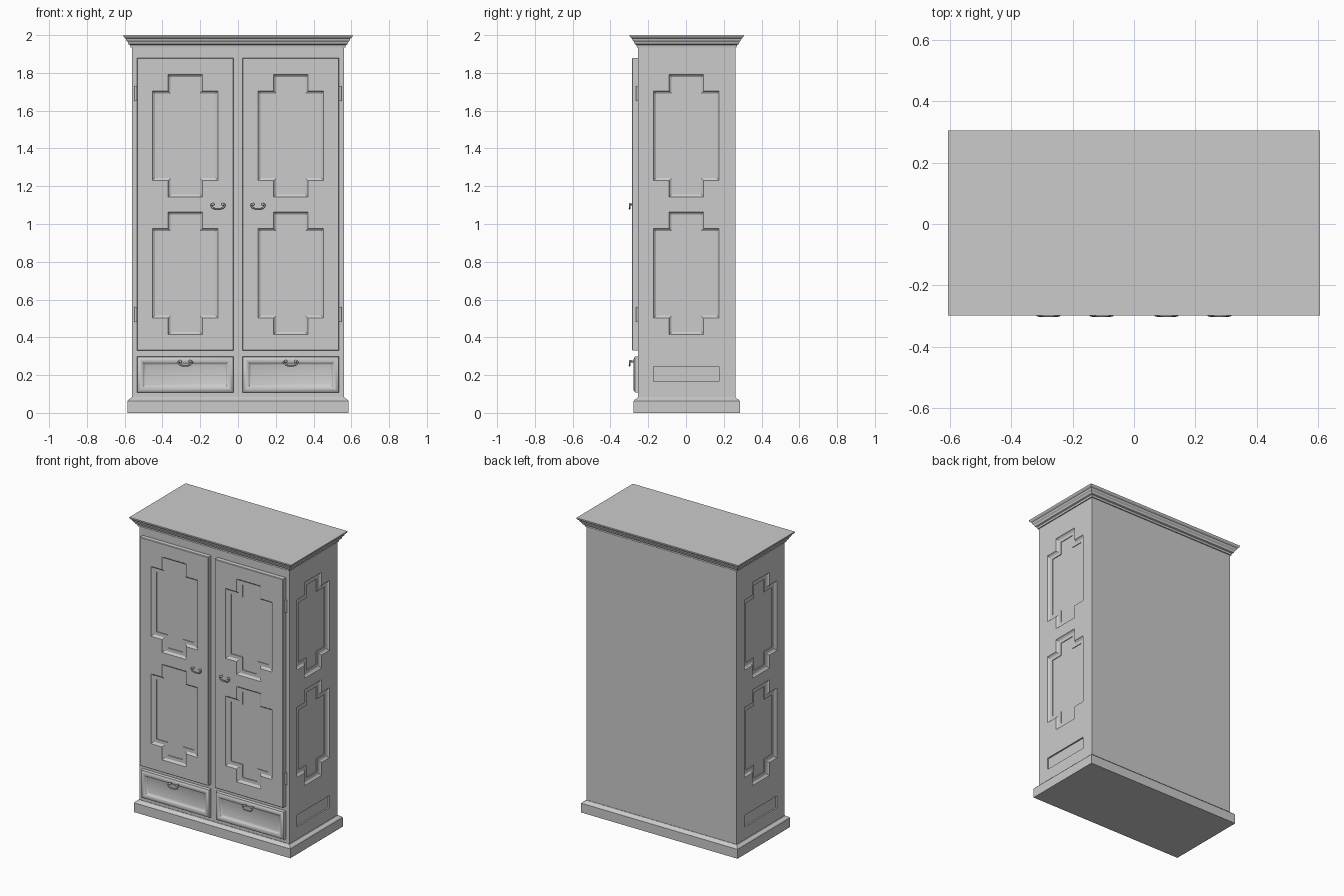
import bpy, bmesh, math
from mathutils import Vector

if "Cube" in bpy.data.objects:
    bpy.data.objects.remove(bpy.data.objects["Cube"])

HX, Y0, Y1 = 0.562, -0.253, 0.261      # carcass half width, front and back
DOOR_Y = -0.285                        # door front plane


def loft(name, rings):
    """Closed solid skinned through rings of equal point count."""
    bm = bmesh.new()
    loops = [[bm.verts.new(p) for p in r] for r in rings]
    n = len(loops[0])
    for a, b in zip(loops, loops[1:]):
        for i in range(n):
            j = (i + 1) % n
            bm.faces.new((a[i], a[j], b[j], b[i]))
    bm.faces.new(loops[0])
    bm.faces.new(loops[-1][::-1])
    bmesh.ops.recalc_face_normals(bm, faces=bm.faces)
    me = bpy.data.meshes.new(name)
    bm.to_mesh(me)
    bm.free()
    ob = bpy.data.objects.new(name, me)
    bpy.context.collection.objects.link(ob)
    return ob


def activate(ob):
    bpy.ops.object.select_all(action='DESELECT')
    ob.select_set(True)
    bpy.context.view_layer.objects.active = ob


def rect(w, h):
    return [(-w, -h), (w, -h), (w, h), (-w, h)]


def cross(d):
    """Stepped panel outline, inset by d."""
    w, h, n, t = 0.174 - d, 0.237 - d, 0.091 - d, 0.324 - d
    q = [(w, h), (n, h), (n, t)]
    return (q + [(-x, z) for x, z in q[::-1]] +
            [(-x, -z) for x, z in q] + [(x, -z) for x, z in q[::-1]])


def carve(target, rings):
    cutter = loft("cutter", rings)
    cutter.hide_render = True
    mod = target.modifiers.new("carve", 'BOOLEAN')
    mod.operation, mod.solver, mod.object = 'DIFFERENCE', 'EXACT', cutter
    activate(target)
    bpy.ops.object.modifier_apply(modifier=mod.name)
    bpy.data.objects.remove(cutter)


def moulding(name, profile):
    """Rectangular ring stack around the carcass: (overhang, z)."""
    return loft(name, [[(-HX - o, Y0 - o, z), (HX + o, Y0 - o, z),
                        (HX + o, Y1 + o, z), (-HX - o, Y1 + o, z)]
                       for o, z in profile])


def smooth(ob, deg=35):
    activate(ob)
    bpy.ops.object.shade_smooth_by_angle(angle=math.radians(deg))


# recess profile: (inset, depth)
RECESS = [(0, -0.02), (0, 0), (0.004, 0.006), (0.013, 0.012),
          (0.035, 0.012), (0.035, 0.017)]
PANEL_Z = (0.739, 1.467)

# carcass, plinth and cornice
body = moulding("carcass", [(0, 0.03), (0, 1.96)])
moulding("plinth", [(0.024, 0), (0.024, 0.063), (0.018, 0.07),
                    (0.007, 0.076), (0.003, 0.082), (-0.005, 0.082)])
moulding("cornice", [(-0.005, 1.935), (0.007, 1.935), (0.009, 1.948),
                     (0.018, 1.952), (0.022, 1.964), (0.03, 1.972),
                     (0.033, 1.982), (0.041, 1.988), (0.045, 1.995),
                     (0.045, 2.0)])

# recessed panels on both sides
for s in (-1, 1):
    for cz in PANEL_Z:
        carve(body, [[(s * (HX - d), 0.002 + u, cz + v) for u, v in cross(i)]
                     for i, d in RECESS])
    carve(body, [[(s * (HX - d), 0.002 + u, 0.205 + v)
                  for u, v in rect(0.174, 0.04)] for d in (-0.02, 0.01)])


def handle(name, cx, y, cz):
    # two posts with ball ends
    for k in (-1, 1):
        bpy.ops.mesh.primitive_cylinder_add(
            vertices=16, radius=0.005, depth=0.022,
            location=(cx + k * 0.026, y - 0.001, cz),
            rotation=(math.pi / 2, 0, 0))
        bpy.context.object.name = name + "_post"
        smooth(bpy.context.object)
        bpy.ops.mesh.primitive_uv_sphere_add(
            segments=16, ring_count=8, radius=0.0075,
            location=(cx + k * 0.026, y - 0.0105, cz))
        bpy.context.object.name = name + "_knob"
        smooth(bpy.context.object, 60)
    # hanging bail
    half = [(-0.028, -0.010, 0.002), (-0.037, -0.012, 0.001),
            (-0.037, -0.014, -0.010), (-0.027, -0.015, -0.021),
            (-0.013, -0.015, -0.023)]
    pts = half + [(-x, a, b) for x, a, b in half[::-1]]
    cu = bpy.data.curves.new(name + "_bail", 'CURVE')
    cu.dimensions = '3D'
    cu.bevel_depth, cu.bevel_resolution, cu.use_fill_caps = 0.0042, 3, True
    sp = cu.splines.new('NURBS')
    sp.points.add(len(pts) - 1)
    for p, (a, b, c) in zip(sp.points, pts):
        p.co = (cx + a, y + b, cz + c, 1)
    sp.order_u, sp.use_endpoint_u, sp.resolution_u = 4, True, 4
    ob = bpy.data.objects.new(name + "_bail", cu)
    bpy.context.collection.objects.link(ob)
    activate(ob)
    bpy.ops.object.convert(target='MESH')
    smooth(bpy.context.object, 60)


for s, side in ((-1, "left"), (1, "right")):
    cx = s * 0.2795

    # door with two stepped panels
    door = loft(side + "_door",
                [[(cx + u, y, 1.105 + v) for u, v in rect(0.256 - i, 0.775 - i)]
                 for i, y in ((0, Y0 + 0.003), (0, DOOR_Y + 0.003),
                              (0.003, DOOR_Y))])
    for cz in PANEL_Z:
        carve(door, [[(cx + u, DOOR_Y + d, cz + v) for u, v in cross(i)]
                     for i, d in RECESS])

    # drawer front with rounded frame and sunken field
    prof = [(0, Y0 + 0.003), (0, -0.266), (0.003, -0.271), (0.008, -0.2725),
            (0.011, -0.276), (0.016, -0.278), (0.022, -0.278),
            (0.029, -0.2755), (0.036, -0.270), (0.041, -0.264),
            (0.046, -0.262)]
    drawer = loft(side + "_drawer",
                  [[(cx + u, y, 0.203 + v) for u, v in rect(0.256 - i, 0.096 - i)]
                   for i, y in prof])
    smooth(drawer, 40)

    # handles
    handle(side + "_door_handle", s * 0.106, DOOR_Y + 0.001, 1.104)
    handle(side + "_drawer_handle", cx, -0.284, 0.273)

    # hinges
    for z in (0.52, 1.69):
        bpy.ops.mesh.primitive_cylinder_add(
            vertices=12, radius=0.007, depth=0.08,
            location=(s * 0.541, Y0 - 0.006, z))
        bpy.context.object.name = side + "_hinge"
        smooth(bpy.context.object)
